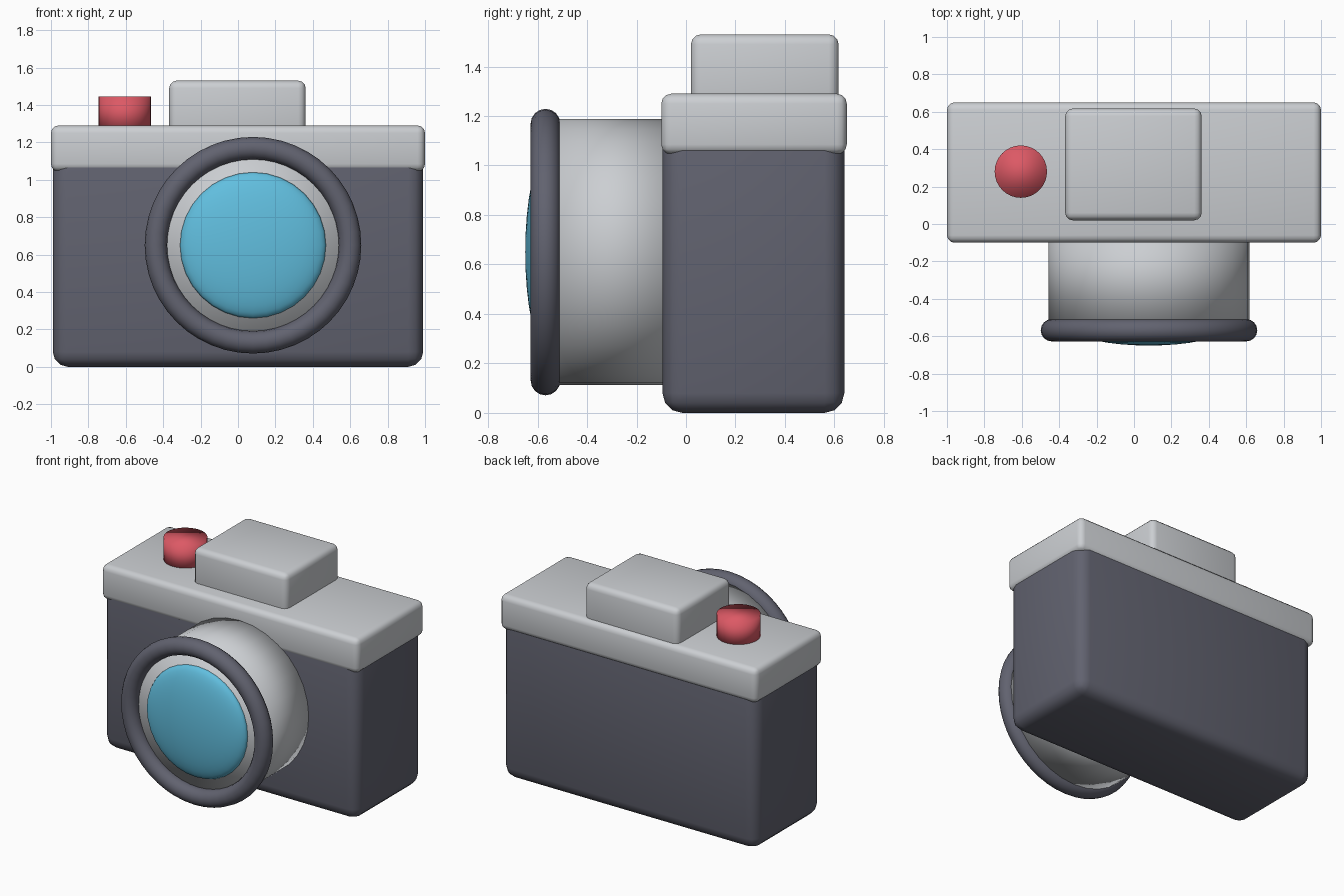
import bpy, math

if "Cube" in bpy.data.objects:
    bpy.data.objects.remove(bpy.data.objects["Cube"])

LENS_X, LENS_Z = 0.08, 0.65
FACING = (math.radians(90), 0, 0)


def colour(name, rgb):
    m = bpy.data.materials.new(name)
    m.diffuse_color = (*rgb, 1)
    m.use_nodes = True
    m.node_tree.nodes["Principled BSDF"].inputs["Base Color"].default_value = m.diffuse_color
    return m


dark = colour("dark_grey", (0.12, 0.123, 0.16))
silver = colour("silver", (0.60, 0.62, 0.645))
red = colour("red", (0.72, 0.10, 0.13))
blue = colour("glass_blue", (0.12, 0.52, 0.74))


def finish(name, mat):
    ob = bpy.context.object
    ob.name = name
    ob.data.materials.append(mat)
    bpy.ops.object.shade_smooth()
    return ob


def rounded_box(name, mat, lo, hi, bevel):
    centre = [(a + b) / 2 for a, b in zip(lo, hi)]
    bpy.ops.mesh.primitive_cube_add(size=1, location=centre)
    bpy.context.object.scale = [b - a for a, b in zip(lo, hi)]
    bpy.ops.object.transform_apply(location=False, rotation=False, scale=True)
    ob = finish(name, mat)
    mod = ob.modifiers.new("rounding", 'BEVEL')
    mod.width, mod.segments = bevel, 3


# Case: body, overhanging top plate and viewfinder hump
rounded_box("body", dark, (-0.99, -0.095, 0), (0.99, 0.64, 1.2), 0.08)
rounded_box("top_plate", silver, (-1, -0.1, 1.045), (1, 0.65, 1.29), 0.04)
rounded_box("viewfinder", silver, (-0.368, 0.02, 1.2), (0.362, 0.617, 1.53), 0.04)

# Shutter button
bpy.ops.mesh.primitive_cylinder_add(vertices=32, radius=0.14, depth=0.185,
                                    location=(-0.605, 0.28, 1.3525))
finish("shutter_button", red)

# Lens barrel, from inside the body to the ring
bpy.ops.mesh.primitive_cylinder_add(vertices=32, radius=0.537, depth=0.56,
                                    location=(LENS_X, -0.28, LENS_Z), rotation=FACING)
finish("lens_barrel", silver)

# Rounded ring around the lens front
bpy.ops.mesh.primitive_torus_add(major_radius=0.519, minor_radius=0.06,
                                 major_segments=48, minor_segments=16,
                                 location=(LENS_X, -0.568, LENS_Z), rotation=FACING)
finish("lens_ring", dark)

# Shallow glass dome
bpy.ops.mesh.primitive_uv_sphere_add(segments=32, ring_count=16, radius=0.39,
                                     location=(LENS_X, -0.564, LENS_Z), rotation=FACING)
finish("lens_glass", blue).scale = (1, 1, 0.22)
